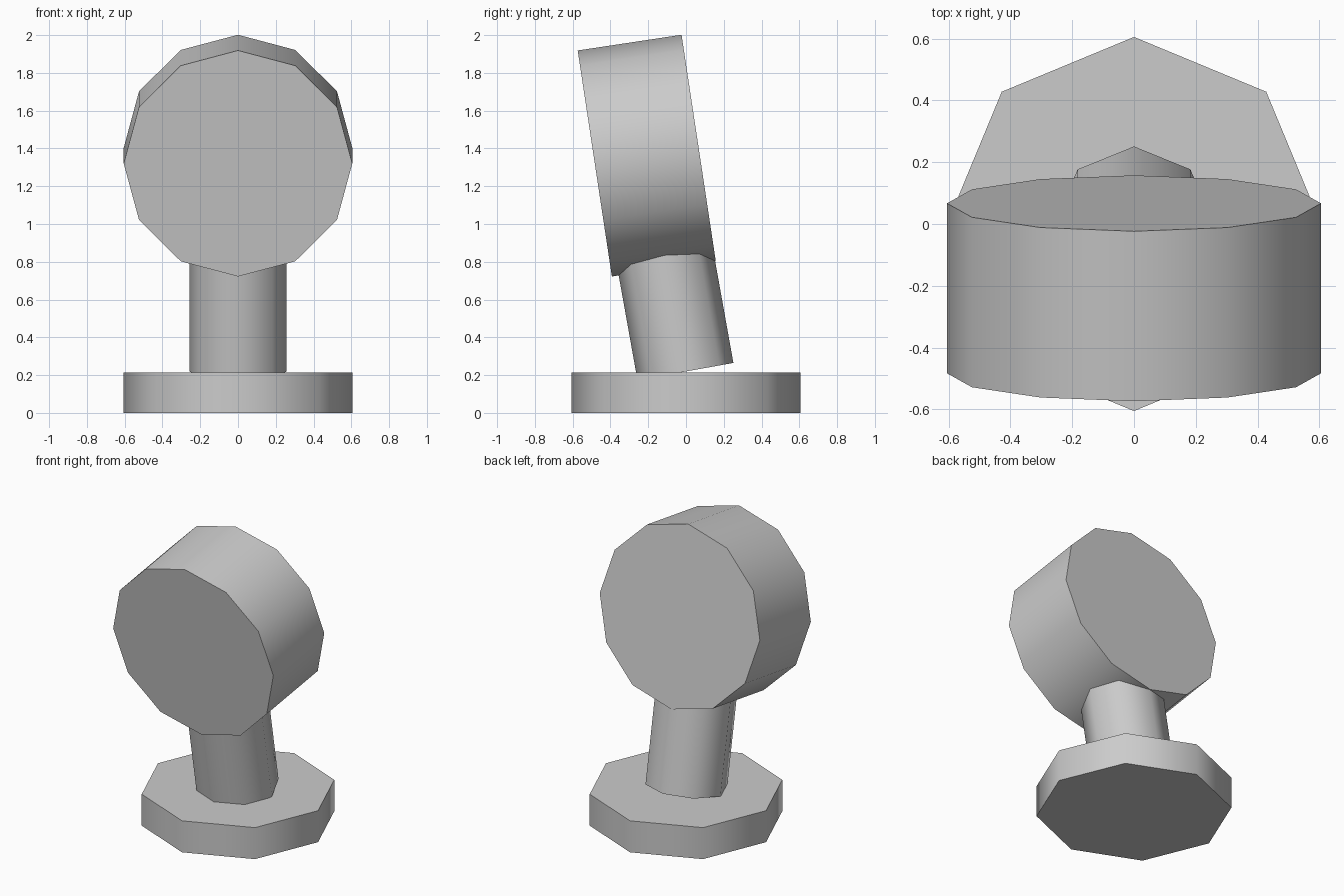
import bpy
import math
from mathutils import Vector

if "Cube" in bpy.data.objects:
    bpy.data.objects.remove(bpy.data.objects["Cube"])

grey = bpy.data.materials.new("light_grey")
grey.diffuse_color = (0.6, 0.6, 0.6, 1)
grey.use_nodes = True
grey.node_tree.nodes["Principled BSDF"].inputs["Base Color"].default_value = grey.diffuse_color


def drum(name, sides, radius, start, end):
    """Closed prism running from start to end, with smooth sides and flat caps."""
    start, end = Vector(start), Vector(end)
    axis = end - start
    bpy.ops.mesh.primitive_cylinder_add(
        vertices=sides, radius=radius, depth=axis.length,
        location=(start + end) / 2,
        rotation=(math.atan2(-axis.y, axis.z), 0, 0))
    obj = bpy.context.object
    obj.name = name
    obj.data.materials.append(grey)
    bpy.ops.object.shade_smooth_by_angle(angle=math.radians(60))
    return obj


# Octagonal foot
drum("base", 8, 0.605, (0, 0, 0), (0, 0, 0.215))

# Leaning neck, running into the middle of the head
head_centre = Vector((0, -0.208, 1.362))
drum("neck", 8, 0.258, (0, -0.003, 0.219), head_centre)

# Twelve-sided head, tipped downwards to the front
tilt = math.radians(8.6)
half = Vector((0, math.cos(tilt), math.sin(tilt))) * 0.278
drum("head", 12, 0.605, head_centre - half, head_centre + half)
